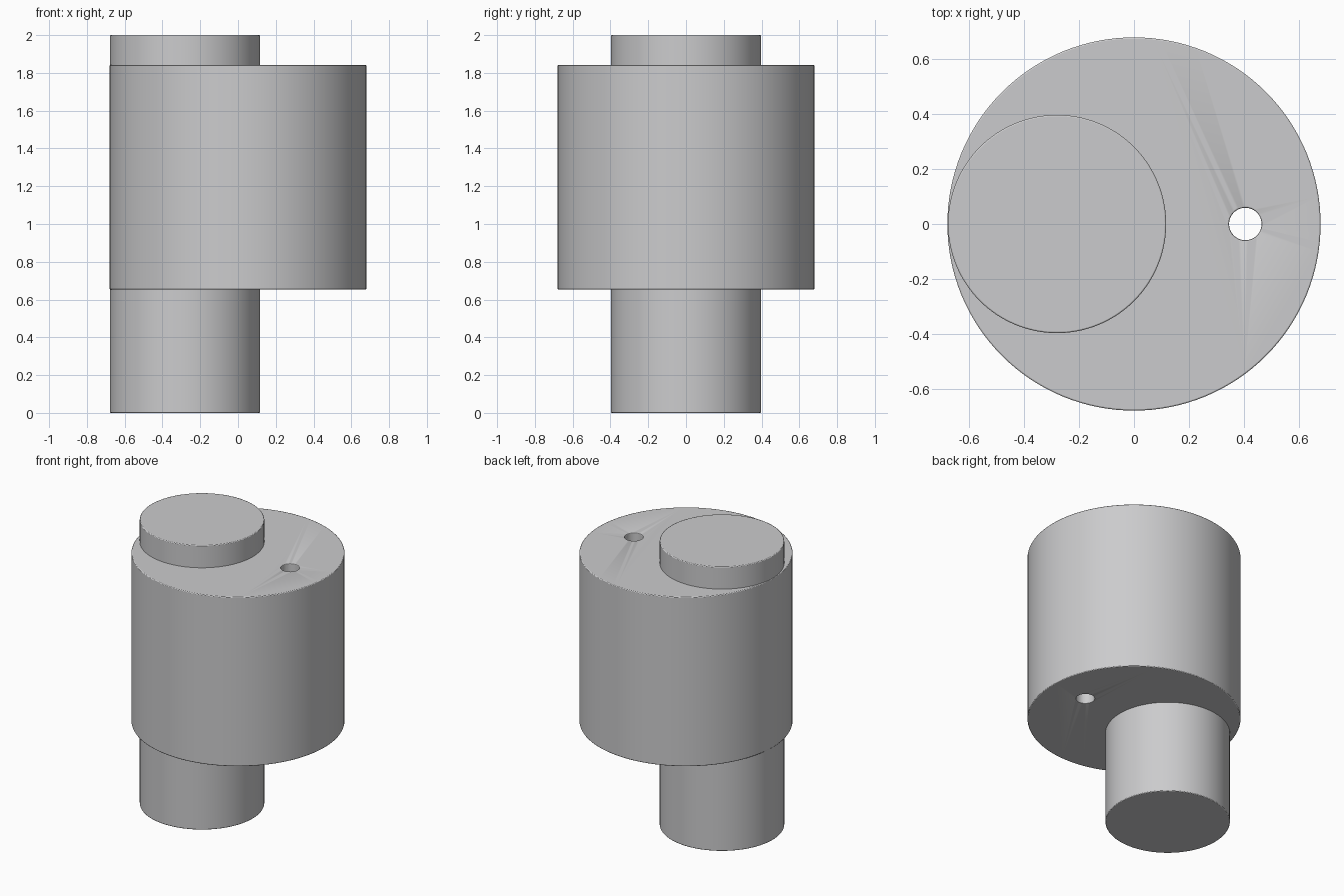
import bpy, math

if "Cube" in bpy.data.objects:
    bpy.data.objects.remove(bpy.data.objects["Cube"])

grey = bpy.data.materials.new("steel_grey")
grey.diffuse_color = (0.6, 0.6, 0.61, 1)
grey.use_nodes = True
grey.node_tree.nodes["Principled BSDF"].inputs["Base Color"].default_value = grey.diffuse_color


def cylinder(name, radius, x, z0, z1, sides=128):
    bpy.ops.mesh.primitive_cylinder_add(vertices=sides, radius=radius, depth=z1 - z0,
                                        location=(x, 0, (z0 + z1) / 2))
    ob = bpy.context.object
    ob.name = name
    ob.data.materials.append(grey)
    return ob


def finish(ob):
    # tiny edge break, then smooth walls with crisp rims
    bevel = ob.modifiers.new("edge_break", 'BEVEL')
    bevel.width = 0.005
    bevel.segments = 2
    bevel.limit_method = 'ANGLE'
    bevel.angle_limit = math.radians(50)
    bpy.ops.object.select_all(action='DESELECT')
    ob.select_set(True)
    bpy.context.view_layer.objects.active = ob
    bpy.ops.object.shade_smooth_by_angle(angle=math.radians(30))


# Offset shaft running through the whole part
shaft = cylinder("offset_shaft", 0.397, -0.28, 0, 2)
finish(shaft)

# Large eccentric drum with a small through hole
drum = cylinder("eccentric_drum", 0.679, 0, 0.652, 1.843)
drill = cylinder("hole_cutter", 0.059, 0.405, 0.5, 2.0, 48)
drill.hide_render = True
drill.hide_viewport = True
cut = drum.modifiers.new("through_hole", 'BOOLEAN')
cut.object = drill
cut.operation = 'DIFFERENCE'
cut.solver = 'EXACT'
finish(drum)
